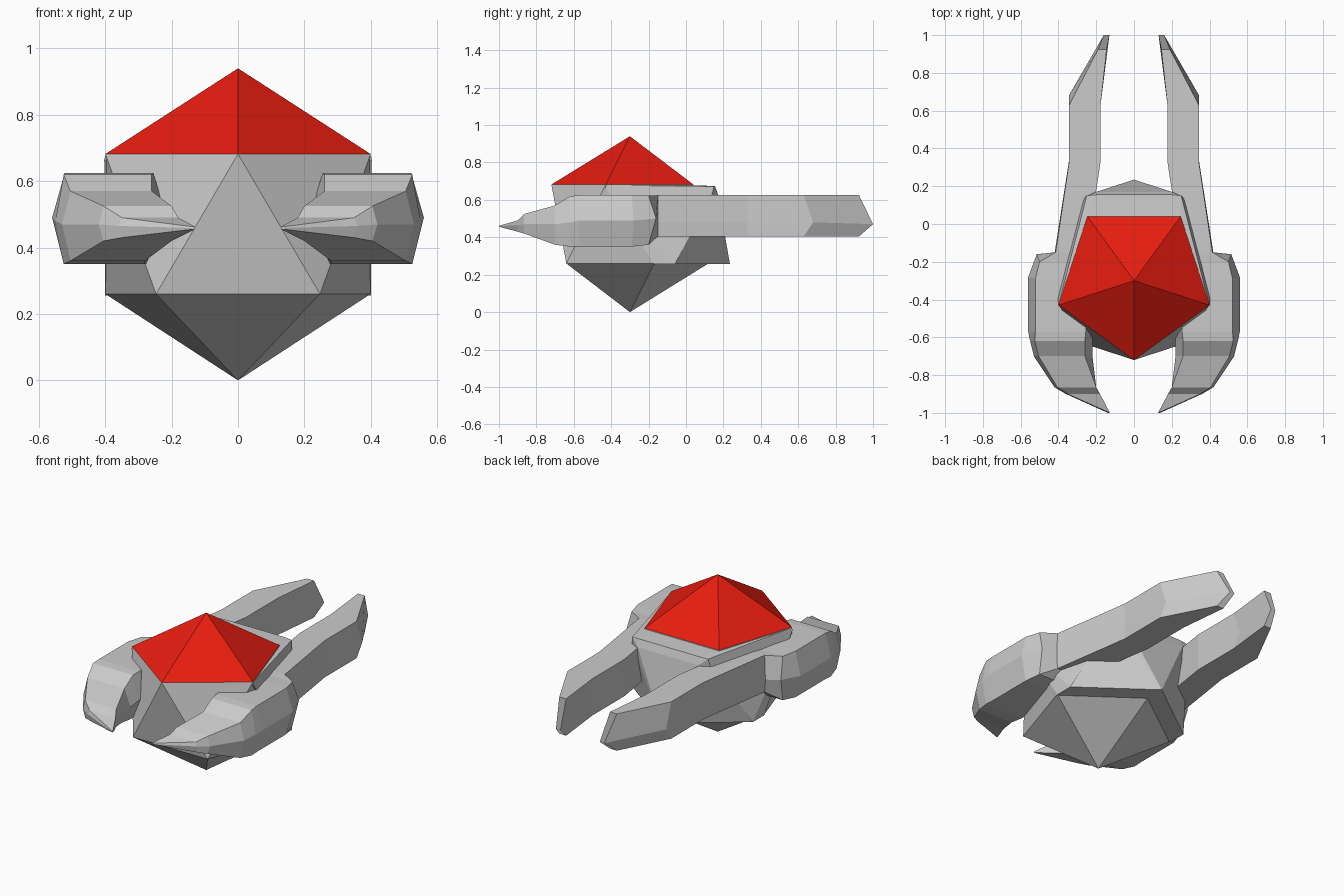
import bpy, bmesh, math
from mathutils import Vector

if "Cube" in bpy.data.objects:
    bpy.data.objects.remove(bpy.data.objects["Cube"])


def finish(bm, name):
    bmesh.ops.recalc_face_normals(bm, faces=bm.faces)
    me = bpy.data.meshes.new(name)
    bm.to_mesh(me)
    bm.free()
    ob = bpy.data.objects.new(name, me)
    bpy.context.collection.objects.link(ob)
    return ob


def ring(z, start):
    return [Vector((0.42 * math.cos(start + i * math.tau / 5),
                    -0.30 + 0.42 * math.sin(start + i * math.tau / 5), z))
            for i in range(5)]


# Icosahedron body with a red top cap
upper = ring(0.682, -math.pi / 2)
lower = ring(0.26, math.pi / 2)
bm = bmesh.new()
for p in upper + lower + [Vector((0, -0.30, 0.94)), Vector((0, -0.30, 0.0))]:
    bm.verts.new(p)
bmesh.ops.convex_hull(bm, input=bm.verts)
body = finish(bm, "gem_body")
grey = bpy.data.materials.new("grey")
grey.diffuse_color = (0.6, 0.6, 0.6, 1)
grey.use_nodes = True
grey.node_tree.nodes["Principled BSDF"].inputs["Base Color"].default_value = grey.diffuse_color
red = bpy.data.materials.new("red")
red.diffuse_color = (0.8, 0.012, 0.005, 1)
red.use_nodes = True
red.node_tree.nodes["Principled BSDF"].inputs["Base Color"].default_value = red.diffuse_color
body.data.materials.append(grey)
body.data.materials.append(red)
for f in body.data.polygons:
    f.material_index = 1 if f.center.z > 0.7 else 0

# Rear shell: thickened back of the middle band
bm = bmesh.new()
for p in ring(0.678, -math.pi / 2)[1:]:
    bm.verts.new(p)
for s in (-1, 1):
    for x, y, z in ((0.25, 0.15, 0.672), (0.20, 0.155, 0.674), (0.26, 0.14, 0.63),
                    (0.20, 0.17, 0.63), (0.403, -0.43, 0.665), (0.40, -0.17, 0.256),
                    (0.40, -0.06, 0.256)):
        bm.verts.new((s * x, y, z))
bm.verts.new((0, 0.235, 0.256))
hull = bmesh.ops.convex_hull(bm, input=bm.verts)
loose = [v for v in bm.verts if not v.link_faces]
bmesh.ops.delete(bm, geom=loose, context='VERTS')
finish(bm, "rear_shell")

# Claw arms: y, y shift of the ridge, inner x, outer x, ridge bulge, low z, high z, ridge z
sections = [
    (0.925, 0.075, 0.145, 0.19, -0.03, 0.405, 0.625, 0.47),
    (0.63, 0.05, 0.177, 0.343, 0.002, 0.405, 0.625, 0.48),
    (0.33, 0.0, 0.177, 0.343, 0.002, 0.405, 0.625, 0.48),
    (-0.15, 0.0, 0.25, 0.415, 0.005, 0.405, 0.625, 0.48),
    (-0.20, 0.04, 0.25, 0.50, 0.015, 0.36, 0.622, 0.50),
    (-0.29, 0.01, 0.24, 0.522, 0.038, 0.35, 0.625, 0.49),
    (-0.57, 0.0, 0.235, 0.522, 0.038, 0.35, 0.625, 0.49),
    (-0.62, 0.0, 0.24, 0.525, 0.025, 0.35, 0.62, 0.48),
    (-0.70, 0.0, 0.24, 0.505, 0.025, 0.36, 0.57, 0.47),
    (-0.865, 0.0, 0.20, 0.405, 0.015, 0.42, 0.525, 0.47),
    (-0.90, 0.0, 0.18, 0.35, 0.01, 0.43, 0.49, 0.465),
    (-0.995, -0.005, 0.13, 0.138, 0.0, 0.455, 0.463, 0.459),
]
for side, label in ((-1, "left"), (1, "right")):
    bm = bmesh.new()
    loops = []
    for y, dy, xi, xo, b, lo, hi, mid in sections:
        wide = 0.02 if y < -0.17 and y > -0.8 else 0.0
        pts = [(xi + wide, y, hi), (xo, y, hi), (xo + b, y + dy, mid),
               (xo, y, lo), (xi + 2 * wide, y, lo),
               (xi - wide - (0.015 if y > 0.9 else 0), y + dy, mid)]
        loops.append([bm.verts.new((side * x, yy, z)) for x, yy, z in pts])
    for a, c in zip(loops, loops[1:]):
        for i in range(6):
            j = (i + 1) % 6
            bm.faces.new((a[i], a[j], c[j], c[i]))
    bm.faces.new(loops[0])
    bm.faces.new(loops[-1])
    finish(bm, label + "_claw_arm")
